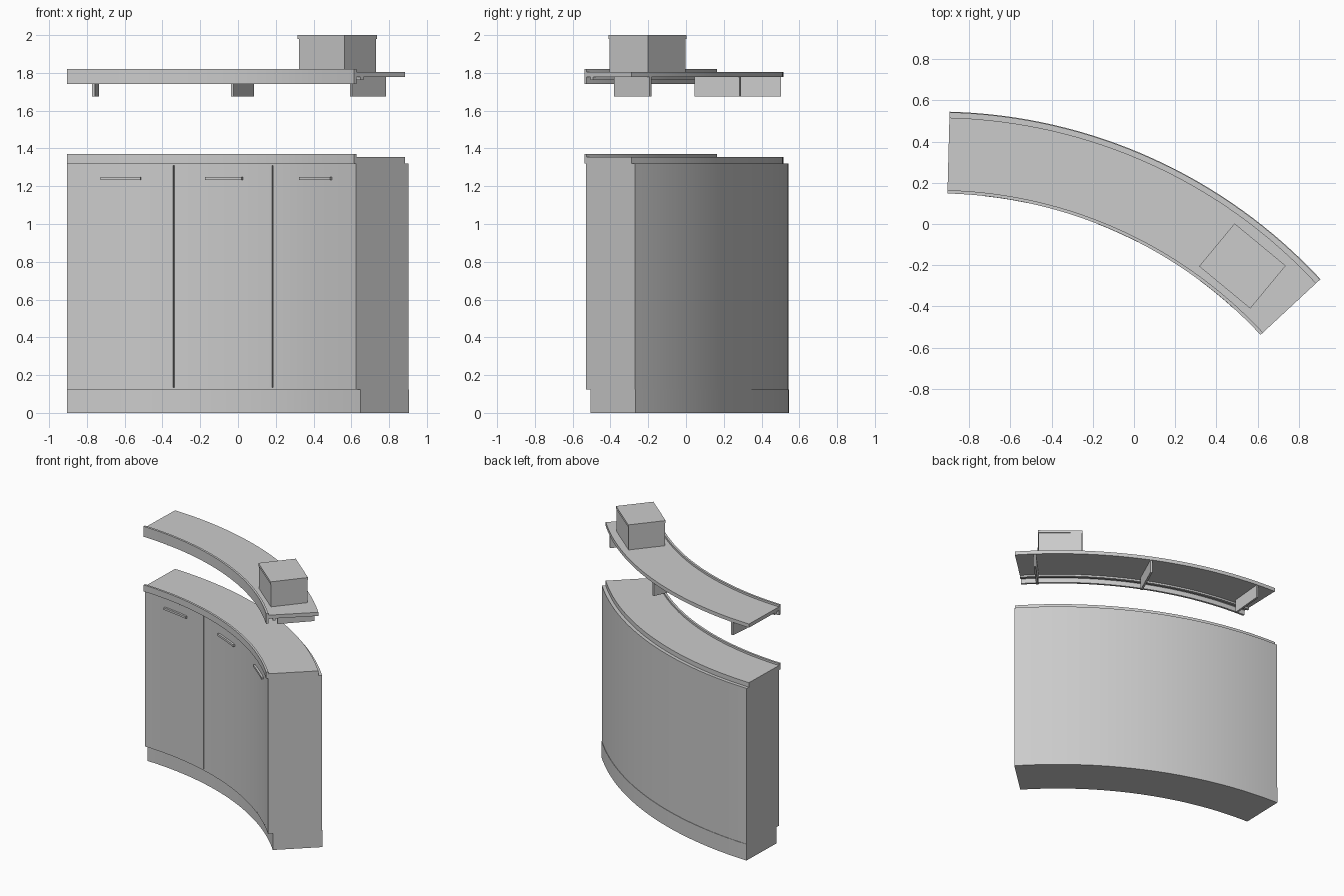
import bpy, bmesh
from math import sin, cos, radians, pi
from mathutils import Matrix, Vector

if "Cube" in bpy.data.objects:
    bpy.data.objects.remove(bpy.data.objects["Cube"])

CX, CY = -0.962, -2.003          # centre of the curved plan
A0, A1 = 1.5, 47.1               # end angles, measured clockwise from +y


def finish(name, bm, smooth=True):
    bmesh.ops.recalc_face_normals(bm, faces=bm.faces)
    me = bpy.data.meshes.new(name)
    bm.to_mesh(me)
    bm.free()
    ob = bpy.data.objects.new(name, me)
    bpy.context.collection.objects.link(ob)
    if smooth:
        bpy.ops.object.select_all(action='DESELECT')
        ob.select_set(True)
        bpy.context.view_layer.objects.active = ob
        bpy.ops.object.shade_smooth_by_angle(angle=radians(30))
    return ob


def arc_block(name, r0, r1, z0, z1, a0=A0, a1=A1, n=32):
    """Rectangular section swept along the plan arc."""
    bm = bmesh.new()
    rings = []
    for i in range(n + 1):
        a = radians(a0 + (a1 - a0) * i / n)
        rings.append([bm.verts.new((CX + r * sin(a), CY + r * cos(a), z))
                      for r, z in ((r0, z0), (r1, z0), (r1, z1), (r0, z1))])
    for p, q in zip(rings, rings[1:]):
        for k in range(4):
            j = (k + 1) % 4
            bm.faces.new((p[k], p[j], q[j], q[k]))
    bm.faces.new(rings[0])
    bm.faces.new(rings[-1])
    return finish(name, bm)


def radial_box(name, angle, r, radial, tangent, z0, z1):
    """Straight box lined up with the radius at a given angle."""
    a = radians(angle)
    bm = bmesh.new()
    bmesh.ops.create_cube(bm, size=1)
    loc = Vector((CX + r * sin(a), CY + r * cos(a), (z0 + z1) / 2))
    mat = (Matrix.Translation(loc) @ Matrix.Rotation(-a, 4, 'Z')
           @ Matrix.Diagonal((tangent, radial, z1 - z0, 1)))
    bm.transform(mat)
    return finish(name, bm, False)


# cabinet: plinth, carcass and the rails above and below the doors
arc_block("plinth", 2.20, 2.549, 0, 0.125)
arc_block("carcass", 2.18, 2.546, 0.125, 1.32)
arc_block("bottom_rail", 2.166, 2.18, 0.125, 0.135)
arc_block("top_rail", 2.166, 2.18, 1.31, 1.32)

# three doors with narrow gaps, each with a bar handle
step = (A1 - A0) / 3
gap = 0.09
for i in range(3):
    lo = A0 + step * i + (gap if i > 0 else 0)
    hi = A0 + step * (i + 1) - (gap if i < 2 else 0)
    arc_block(f"door_{i + 1}", 2.166, 2.18, 0.135, 1.31, lo, hi, 12)
    mid = A0 + step * (i + 0.5)
    arc_block(f"handle_{i + 1}", 2.151, 2.166, 1.232, 1.248,
              mid - 2.85, mid + 2.85, 6)

# worktop with raised front edging
arc_block("worktop", 2.168, 2.52, 1.32, 1.355)
arc_block("worktop_edging", 2.152, 2.168, 1.32, 1.37)

# upper shelf with deep front edging and a light strip beneath
arc_block("shelf", 2.168, 2.52, 1.777, 1.805)
arc_block("shelf_edging", 2.152, 2.168, 1.74, 1.82)
arc_block("under_shelf_strip", 2.20, 2.22, 1.763, 1.777)

# brackets under the shelf
for i, ang in enumerate((5.0, 24.4, 43.8)):
    radial_box(f"bracket_{i + 1}", ang, 2.384, 0.262, 0.015, 1.675, 1.777)

# box with lid standing on the shelf
bm_angle = 39.6
radial_box("box", bm_angle, 2.335, 0.262, 0.312, 1.805, 1.98)
radial_box("box_lid", bm_angle, 2.335, 0.270, 0.322, 1.98, 2.0)
